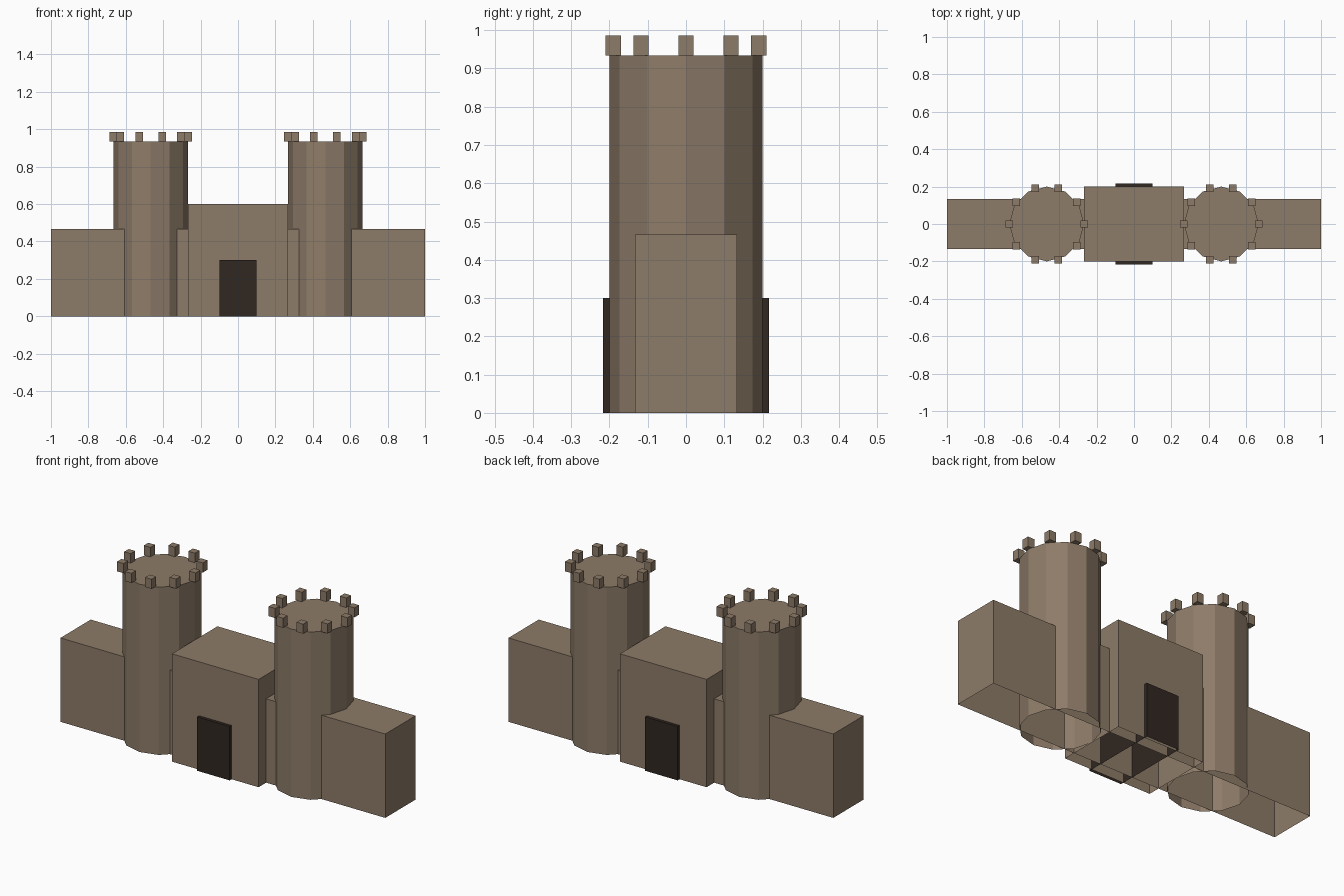
import bpy, bmesh, math
from mathutils import Matrix

if "Cube" in bpy.data.objects:
    bpy.data.objects.remove(bpy.data.objects["Cube"])


def material(name, color):
    mat = bpy.data.materials.new(name)
    mat.diffuse_color = (*color, 1)
    mat.use_nodes = True
    mat.node_tree.nodes["Principled BSDF"].inputs["Base Color"].default_value = mat.diffuse_color
    return mat


stone = material("stone", (0.27, 0.20, 0.14))
dark_wood = material("dark_wood", (0.03, 0.02, 0.015))


def finish(name, bm, mat, open_base=True):
    """Turn a bmesh into an object; shells standing on the ground have no underside."""
    if open_base:
        base = [f for f in bm.faces if f.normal.z < -0.9 and f.calc_center_median().z < 0.001]
        bmesh.ops.delete(bm, geom=base, context='FACES_ONLY')
    mesh = bpy.data.meshes.new(name)
    bm.to_mesh(mesh)
    bm.free()
    mesh.materials.append(mat)
    obj = bpy.data.objects.new(name, mesh)
    bpy.context.collection.objects.link(obj)
    return obj


def add_box(bm, x, y, z0, size):
    sx, sy, sz = size
    bmesh.ops.create_cube(bm, size=1, matrix=Matrix.Translation((x, y, z0 + sz / 2))
                          @ Matrix.Diagonal((sx, sy, sz, 1)))
    bm.normal_update()


def box(name, size, mat):
    bm = bmesh.new()
    add_box(bm, 0, 0, 0, size)
    return finish(name, bm, mat)


TOWER_X, TOWER_R, TOWER_H = 0.4667, 0.2, 0.9333

# Curtain wall, gatehouse and the gate passing through it
box("curtain_wall", (2.0, 0.2667, 0.4667), stone)
box("gatehouse", (0.5333, 0.4, 0.6), stone)
box("gate", (0.2, 0.4333, 0.3), dark_wood)

for side, sx in (("left", -1), ("right", 1)):
    # Twelve-sided tower
    bm = bmesh.new()
    bmesh.ops.create_cone(bm, cap_ends=True, segments=12, radius1=TOWER_R, radius2=TOWER_R,
                          depth=TOWER_H,
                          matrix=Matrix.Translation((sx * TOWER_X, 0, TOWER_H / 2)))
    bm.normal_update()
    finish(f"{side}_tower", bm, stone)

    # Ring of ten battlement blocks
    bm = bmesh.new()
    for i in range(10):
        a = math.tau * i / 10
        add_box(bm, sx * TOWER_X + TOWER_R * math.cos(a), TOWER_R * math.sin(a),
                TOWER_H, (0.04, 0.04, 0.0533))
    finish(f"{side}_battlements", bm, stone, open_base=False)
